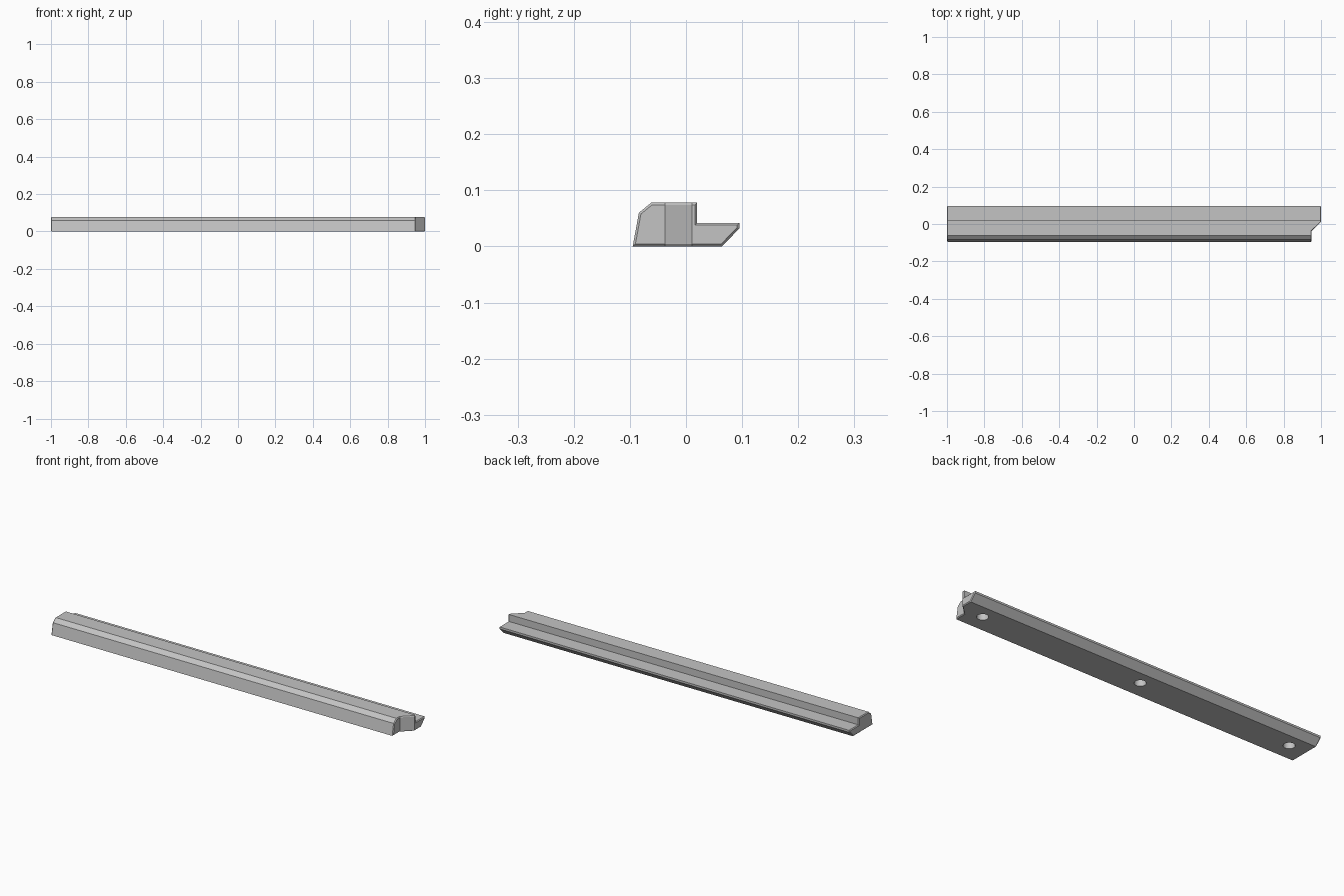
import bpy
import bmesh
from mathutils import Vector

cube = bpy.data.objects.get("Cube")
if cube:
    bpy.data.objects.remove(cube, do_unlink=True)

grey = bpy.data.materials.new("light grey")
grey.use_nodes = True
colour = (0.55, 0.55, 0.55, 1)
grey.diffuse_color = colour
grey.node_tree.nodes["Principled BSDF"].inputs["Base Color"].default_value = colour

# Rail cross-section (y, z), counter-clockwise seen from +x
NOTCH, LIP = -0.037, 0.011
TOP, CHAMFER = 0.078, 0.004
profile = [Vector(p) for p in (
    (-0.095, 0), (NOTCH, 0), (LIP, 0), (0.064, 0), (0.095, 0.032),
    (0.095, 0.042), (0.02, 0.042), (0.02, TOP), (LIP, TOP),
    (NOTCH, TOP), (-0.062, TOP), (-0.084, 0.06))]


def inset(points, d):
    """Offset a closed outline inward with mitred corners."""
    out = []
    for i, p in enumerate(points):
        a = (p - points[i - 1]).normalized()
        b = (points[(i + 1) % len(points)] - p).normalized()
        na, nb = Vector((-a.y, a.x)), Vector((-b.y, b.x))
        out.append(p + (na + nb) * d / (1 + na.dot(nb)))
    return out


def right_end(y):
    """Notched end: short at the front, diagonal, then full length."""
    return 0.95 + 0.05 * min(max((y - NOTCH) / (LIP - NOTCH), 0), 1)


def link(name, bm):
    bmesh.ops.recalc_face_normals(bm, faces=bm.faces)
    mesh = bpy.data.meshes.new(name)
    bm.to_mesh(mesh)
    bm.free()
    mesh.materials.append(grey)
    obj = bpy.data.objects.new(name, mesh)
    bpy.context.collection.objects.link(obj)
    return obj


# Rail body: four rings give the length and a small chamfer at each end
bm = bmesh.new()
inner = inset(profile, CHAMFER)
rings = []
for outline, end in (
        (inner, lambda y: -1),
        (profile, lambda y: -1 + CHAMFER),
        (profile, lambda y: right_end(y) - CHAMFER),
        (inner, right_end)):
    rings.append([bm.verts.new((end(p.x), p.x, p.y)) for p in outline])
count = len(profile)
for r, s in zip(rings, rings[1:]):
    for i in range(count):
        j = (i + 1) % count
        bm.faces.new((r[i], r[j], s[j], s[i]))
bm.faces.new(rings[0])
last = rings[-1]
bm.faces.new(last[:2] + last[9:])      # front end face
bm.faces.new(last[1:3] + last[8:10])   # diagonal end face
bm.faces.new(last[2:9])                # back end face
rail = link("rail", bm)

# Three round blind holes in the underside
bm = bmesh.new()
DEPTH = 0.038
for x in (-0.9, -0.04, 0.87):
    made = bmesh.ops.create_cone(bm, cap_ends=True, segments=32,
                                 radius1=0.027, radius2=0.027, depth=2 * DEPTH)
    bmesh.ops.translate(bm, verts=made["verts"], vec=(x, -0.005, 0))
cutter = link("hole_cutter", bm)
cutter.hide_render = True

cut = rail.modifiers.new("holes", 'BOOLEAN')
cut.operation = 'DIFFERENCE'
cut.solver = 'EXACT'
cut.object = cutter
bpy.context.view_layer.objects.active = rail
rail.select_set(True)
cutter.select_set(False)
bpy.ops.object.modifier_apply(modifier=cut.name)
bpy.data.objects.remove(cutter, do_unlink=True)
bpy.ops.object.shade_smooth_by_angle(angle=0.3)
